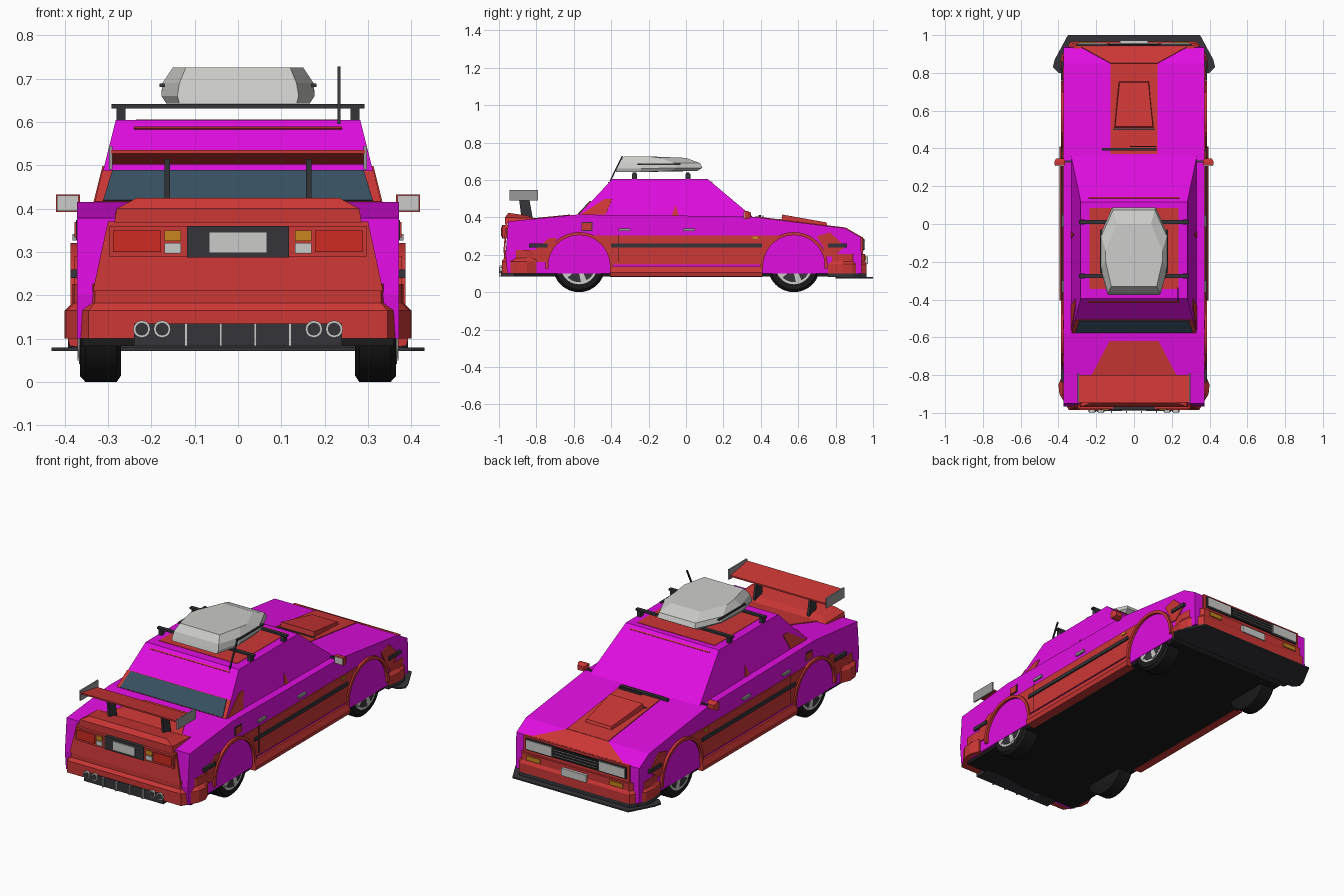
import bpy, bmesh
from math import sin, cos, pi, radians
from mathutils import Vector

if "Cube" in bpy.data.objects:
    bpy.data.objects.remove(bpy.data.objects["Cube"])


def material(name, r, g, b):
    m = bpy.data.materials.new(name)
    m.use_nodes = True
    m.diffuse_color = (r, g, b, 1)
    bsdf = m.node_tree.nodes["Principled BSDF"]
    bsdf.inputs["Base Color"].default_value = (r, g, b, 1)
    bsdf.inputs["Roughness"].default_value = 0.7
    return m


MAGENTA = material("magenta paint", .75, .004, .75)
RED = material("red paint", .6, .038, .036)
DARK = material("dark grey trim", .036, .036, .042)
BLACK = material("black rubber", .01, .01, .011)
LIGHT = material("light grey", .6, .6, .58)
STEEL = material("steel grey", .32, .32, .32)
GLASS = material("blue glass", .04, .08, .12)
ORANGE = material("orange lens", .58, .24, .013)
LENS = material("red lens", .62, .024, .015)


def loft(name, rings, mat, mirror=False, smooth=False):
    """Skin a list of equal-length point rings and cap the ends."""
    for s, side in ((1, "left_"), (-1, "right_")) if mirror else ((1, ""),):
        bm = bmesh.new()
        rows = [[bm.verts.new((p[0] * s, p[1], p[2])) for p in r] for r in rings]
        n = len(rows[0])
        for a, b in zip(rows, rows[1:]):
            for i in range(n):
                j = (i + 1) % n
                bm.faces.new((a[i], a[j], b[j], b[i]))
        bm.faces.new(rows[0])
        bm.faces.new(rows[-1])
        bmesh.ops.recalc_face_normals(bm, faces=bm.faces)
        me = bpy.data.meshes.new(side + name)
        bm.to_mesh(me)
        bm.free()
        me.materials.append(mat)
        ob = bpy.data.objects.new(side + name, me)
        bpy.context.collection.objects.link(ob)
        if smooth:
            bpy.ops.object.select_all(action="DESELECT")
            ob.select_set(True)
            bpy.context.view_layer.objects.active = ob
            bpy.ops.object.shade_smooth_by_angle(angle=radians(35))


def slab(name, pts, vec, mat, mirror=False):
    v = Vector(vec)
    loft(name, [pts, [Vector(p) + v for p in pts]], mat, mirror)


def rect(x0, x1, y0, y1, z0, z1=None):
    """Rectangle seen from above, with its own height at each end in y."""
    z1 = z0 if z1 is None else z1
    return [(x0, y0, z0), (x1, y0, z0), (x1, y1, z1), (x0, y1, z1)]


def box(name, x0, x1, y0, y1, z0, z1, mat, mirror=False):
    loft(name, [rect(x0, x1, y0, y1, z0), rect(x0, x1, y0, y1, z1)], mat, mirror)


def circle(c, r, axis, n=24):
    out = []
    for i in range(n):
        u, v = r * cos(2 * pi * i / n), r * sin(2 * pi * i / n)
        out.append((c[0], c[1] + u, c[2] + v) if axis == "x" else (c[0] + u, c[1], c[2] + v))
    return out


def plan(half, z):
    """Symmetric plan outline from its +x half."""
    return [(x, y, z) for x, y in half] + [(-x, y, z) for x, y in reversed(half)]


def side_plate(name, pts, x, mat, t=.008):
    slab(name, [(x, y, z) for y, z in pts], (t, 0, 0), mat, True)


# Main shell and cabin
profile = [(-.955, .1), (-.965, .2), (-.95, .378), (-.58, .415), (.34, .405),
           (.85, .342), (.935, .293), (.94, .1)]
slab("body_shell", [(-.372, y, z) for y, z in profile], (.744, 0, 0), MAGENTA)
loft("cabin", [rect(-.333, .333, -.585, .36, .4), rect(-.282, .282, -.395, .117, .604)], MAGENTA)
box("underbody", -.36, .36, -.92, .93, .083, .1, BLACK)


def rear(x, z):
    return (x, -.585 + .19 * (z - .4) / .204, z)


def cabin_side(y, z):
    return (.333 - .051 * (z - .4) / .204, y, z)


# Rear window and red cabin patches
for name, lo, hi, z0, z1, t, mat in (("rear_window_frame", .33, .313, .413, .485, .003, RED),
                                     ("rear_window", .311, .29, .414, .483, .006, GLASS),
                                     ("roof_rear_stripe", .24, .24, .583, .587, .003, RED)):
    slab(name, [rear(-lo, z0), rear(lo, z0), rear(hi, z1), rear(-hi, z1)], (0, -t, t), mat)
slab("rear_pillar_patch", [cabin_side(*p) for p in
     ((-.565, .413), (-.435, .498), (-.395, .498), (-.43, .415))], (.004, 0, .001), RED, True)
slab("door_patch", [cabin_side(*p) for p in ((-.075, .41), (-.04, .41), (-.055, .465))],
     (.004, 0, .001), RED, True)
slab("roof_panel", rect(-.235, .235, -.345, .085, .603), (0, 0, .003), RED)
slab("windscreen_stripe", rect(-.24, .24, .135, .139, .59, .586), (0, .003, .003), RED)


# Bonnet and boot panels
def hood(y):
    return .405 - .1235 * (y - .34)


def deck(y):
    return .378 + .1 * (y + .95)


slab("bonnet_panel", rect(-.125, .125, .37, .85, hood(.37), hood(.85)), (0, 0, .004), RED)
slab("bonnet_nose", [(-.125, .85, .342), (.125, .85, .342), (.28, .935, .293), (-.28, .935, .293)],
     (0, .003, .004), RED)
loft("bonnet_scoop", [plan([(.108, .505), (.082, .76)], .345),
                      [(.1, .515, .415), (.076, .75, .373), (-.076, .75, .373), (-.1, .515, .415)]], RED)
box("scoop_seam", -.112, .112, .498, .506, .38, .392, DARK)
slab("boot_panel", [(-.13, -.62, deck(-.62)), (.13, -.62, deck(-.62)),
                    (.24, -.83, deck(-.83)), (-.24, -.83, deck(-.83))], (0, 0, .004), RED)
loft("boot_lip", [rect(-.285, .285, -.968, -.8, .368, .385), rect(-.28, .28, -.968, -.81, .4, .395),
                  rect(-.235, .235, -.95, -.85, .424, .41)], RED)
slab("wiper", rect(-.17, .12, .388, .402, .402, .4), (0, 0, .012), DARK)
slab("wiper_arm", rect(-.02, .12, .408, .414, .4, .399), (0, 0, .01), DARK)

# Rear wing
slab("wing_blade", rect(-.293, .293, -.945, -.8, .527, .502), (0, 0, .008), RED)
box("wing_end_plate", .29, .298, -.945, -.79, .49, .545, STEEL, True)
slab("wing_strut", [(.157, -.88, .4), (.157, -.82, .4), (.157, -.84, .51), (.157, -.895, .515)],
     (.013, 0, 0), DARK, True)

# Tail panel and lamps
slab("tail_panel", [(-.335, -.968, .21), (.335, -.968, .21), (.3, -.955, .37), (-.3, -.955, .37)],
     (0, -.009, 0), RED)
box("tail_lamp_frame", .112, .297, -.98, -.95, .288, .36, RED, True)
box("tail_lamp", .178, .288, -.986, -.978, .3, .35, LENS, True)
box("rear_indicator", .132, .169, -.986, -.978, .325, .35, ORANGE, True)
box("reverse_lamp", .132, .169, -.986, -.978, .297, .321, LIGHT, True)
box("number_panel", -.118, .118, -.984, -.95, .287, .36, DARK)
box("rear_plate", -.067, .067, -.99, -.982, .298, .346, LIGHT)

# Rear bumper, diffuser and exhausts
outline = [(.38, -.8), (.4, -.85), (.395, -.9), (.345, -.985)]
upper = [(.375, -.8), (.382, -.85), (.378, -.9), (.33, -.972)]
loft("rear_bumper", [plan(outline, .1), plan(outline, .165), plan(upper, .182), plan(upper, .226)], RED)
box("diffuser", -.24, .24, -.989, -.9, .083, .135, DARK)
for i in range(4):
    x = -.12 + .08 * i
    box(f"diffuser_fin_{i + 1}", x - .003, x + .003, -1, -.92, .083, .135, LIGHT)
for i, x in enumerate((.175, .222)):
    for name, r, y, mat in (("exhaust_pipe", .02, -.996, LIGHT), ("exhaust_bore", .015, -.998, DARK)):
        loft(f"{name}_{i + 1}", [circle((x, -.93, .122), r, "y", 12), circle((x, y, .122), r, "y", 12)],
             mat, True)

# Nose, grille and lamps
box("nose_panel", -.32, .32, .92, .946, .185, .296, RED)
box("grille", -.135, .135, .94, .954, .225, .283, BLACK)
for i in range(3):
    z = .238 + .015 * i
    box(f"grille_bar_{i + 1}", -.13, .13, .95, .957, z, z + .003, STEEL)
box("headlamp_frame", .135, .305, .94, .952, .222, .286, DARK, True)
box("headlamp", .143, .297, .95, .957, .23, .279, LIGHT, True)

# Front bumper and splitter
outline = [(.378, .76), (.392, .84), (.385, .89), (.335, .966)]
upper = [(.374, .78), (.38, .84), (.375, .89), (.325, .957)]
loft("front_bumper", [plan(outline, .1), plan(outline, .15), plan(upper, .165), plan(upper, .205)], RED)
loft("bumper_skirt", [plan(outline, .08), plan(outline, .101)], DARK)
slab("splitter", plan([(.4, .8), (.43, .83), (.42, .87), (.35, 1)], .072), (0, 0, .008), DARK)
box("front_indicator", .21, .29, .95, .963, .172, .196, ORANGE, True)
box("front_plate", -.075, .075, .955, .972, .15, .19, LIGHT)


# Side panels, flares and mouldings
def arc(cy, r, a0, a1, n=12):
    steps = [radians(a0 + (a1 - a0) * i / n) for i in range(n + 1)]
    return [(cy + r * cos(a), .14 + r * sin(a)) for a in steps]


WHEELS = (("rear", -.572), ("front", .577))
side_plate("door_panel", arc(-.572, .168, 3, 78) + arc(.577, .168, 102, 177), .37, RED)
side_plate("rear_quarter_panel", [(-.84, .16), (-.735, .16), (-.735, .2), (-.69, .29), (-.73, .29),
                                  (-.8, .235)], .37, RED)
side_plate("front_wing_panel", [(.742, .19), (.79, .19), (.85, .245), (.77, .32), (.7, .3), (.735, .24)],
           .37, RED)
loft("side_skirt", [[(x, y, z) for x, z in ((.34, .08), (.388, .083), (.394, .105), (.382, .138), (.34, .138))]
                    for y in (-.405, .41)], RED, True)
for y0, y1 in ((-.84, -.74), (-.4, .405), (.76, .86)):
    box("side_moulding", .37, .386, y0, y1, .24, .259, DARK, True)
for end, cy in WHEELS:
    side_plate(end + "_arch_flare", arc(cy, .181, -5, 185, 20) + arc(cy, .165, 185, -5, 20), .365, RED, .021)
for y in (-.33, .015):
    box("door_handle", .37, .382, y - .032, y + .032, .326, .341, STEEL, True)
box("door_gap", .377, .3795, -.362, -.358, .16, .31, BLACK, True)
box("fuel_flap_border", .37, .374, -.56, -.5, .328, .374, DARK, True)
box("fuel_flap", .37, .377, -.555, -.505, .333, .369, RED, True)
box("side_marker", .37, .382, .355, .385, .283, .298, ORANGE, True)

# Door mirrors
box("mirror_arm", .32, .37, .325, .337, .4, .412, DARK, True)
loft("mirror_shell", [[(x, y, z) for x, z in ((.365 + d, .392 + d), (.42 - d, .392 + d),
                                              (.42 - d, .433 - d), (.365 + d, .433 - d))]
                      for y, d in ((.313, 0), (.332, 0), (.348, .008))], RED, True)
box("mirror_glass", .368, .417, .308, .314, .395, .43, LIGHT, True)

# Wheels
for end, cy in WHEELS:
    loft(end + "_tyre", [circle((x, cy, .14), r, "x", 32) for x, r in
                         ((.27, .125), (.28, .14), (.352, .14), (.365, .126))], BLACK, True, True)
    loft(end + "_rim", [circle((x, cy, .14), .098, "x", 32) for x in (.34, .367)], LIGHT, True)
    loft(end + "_rim_well", [circle((x, cy, .14), .086, "x", 32) for x in (.35, .3685)], DARK, True)
    loft(end + "_hub", [circle((x, cy, .14), .025, "x", 12) for x in (.35, .3715)], LIGHT, True)
    for k in range(5):
        a = -pi / 2 + 2 * pi * k / 5 + .3
        u, v = (cos(a), sin(a)), (-sin(a), cos(a))
        spoke = [(.36, cy + r * u[0] + w * v[0], .14 + r * u[1] + w * v[1])
                 for r, w in ((.01, -.009), (.09, -.016), (.09, .016), (.01, .009))]
        slab(f"{end}_spoke_{k + 1}", spoke, (.0105, 0, 0), LIGHT, True)

# Roof rack, cargo box and aerial
for i, y in enumerate((-.275, .01)):
    box(f"rack_bar_{i + 1}", -.292, .292, y - .01, y + .01, .631, .641, DARK)
    box(f"rack_foot_{i + 1}", .26, .28, y - .013, y + .013, .595, .633, DARK, True)


def octagon(half, back, front, y0, y1, z0, z1):
    half_plan = [(back, y0, z0), (half, y0 + .13, z0), (half, y1 - .14, z1), (front, y1, z1)]
    return half_plan + [(-x, y, z) for x, y, z in reversed(half_plan)]


loft("cargo_box", [octagon(.165, .135, .11, -.375, .06, .642, .648), octagon(.177, .14, .115, -.37, .088, .66, .665),
                   octagon(.174, .135, .11, -.36, .075, .69, .69),
                   octagon(.15, .12, .09, -.33, .0, .726, .718)], LIGHT)
box("cargo_rail", .17, .181, -.26, -.03, .681, .689, DARK, True)
loft("aerial", [rect(.229, .236, y - .004, y + .004, z) for y, z in ((-.405, .595), (-.34, .728))], DARK)
